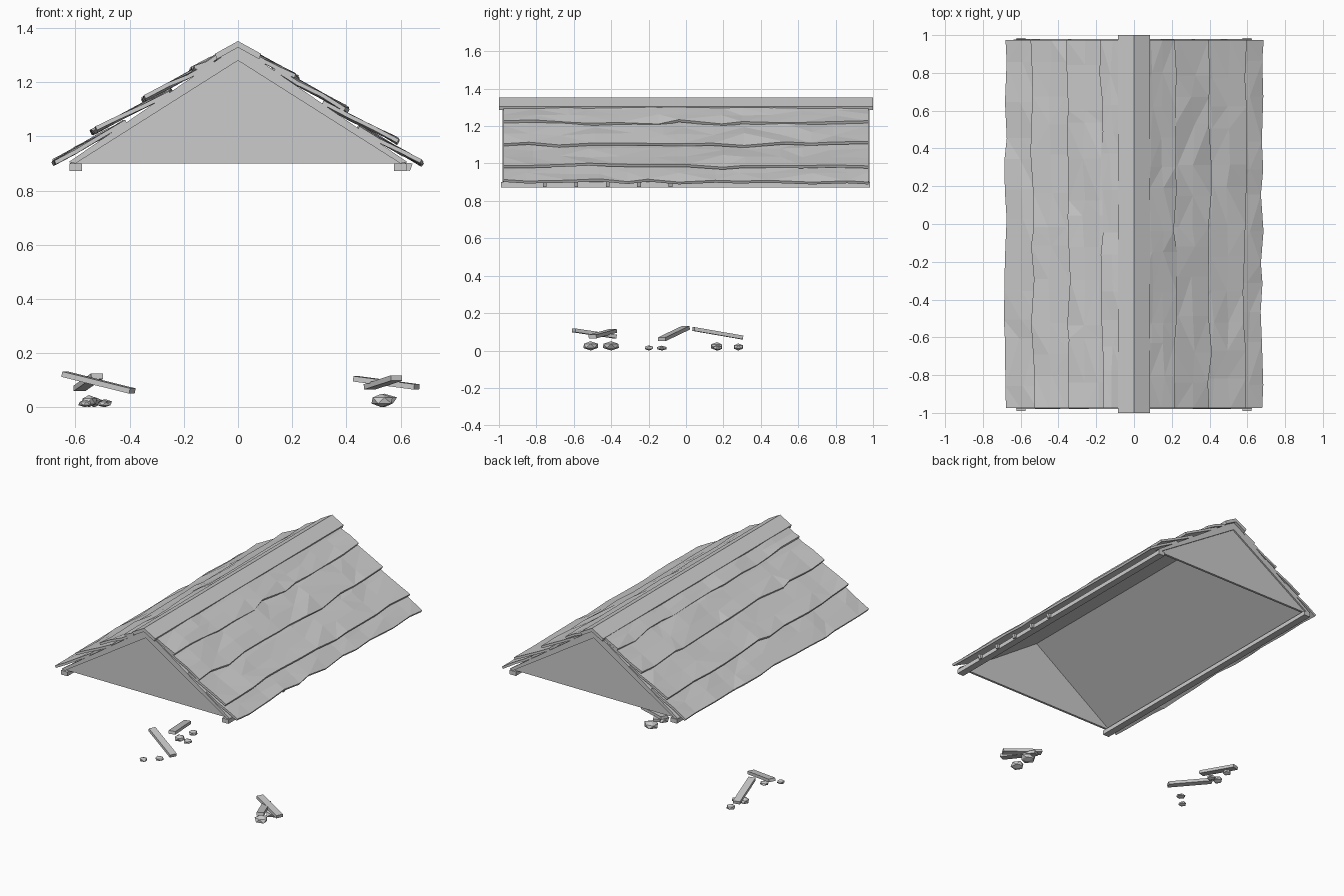
import bpy, bmesh, math, random
from mathutils import Vector

if "Cube" in bpy.data.objects:
    bpy.data.objects.remove(bpy.data.objects["Cube"])

random.seed(7)


def make(name, verts, faces):
    me = bpy.data.meshes.new(name)
    me.from_pydata(verts, [], faces)
    bm = bmesh.new()
    bm.from_mesh(me)
    bmesh.ops.recalc_face_normals(bm, faces=bm.faces)
    bm.to_mesh(me)
    bm.free()
    ob = bpy.data.objects.new(name, me)
    bpy.context.collection.objects.link(ob)
    return ob


def prism(name, profile, y0, y1):
    # Extrude an (x, z) outline along y
    n = len(profile)
    verts = [(x, y, z) for y in (y0, y1) for x, z in profile]
    faces = [tuple(range(n)), tuple(range(n, 2 * n))]
    faces += [(i, (i + 1) % n, n + (i + 1) % n, n + i) for i in range(n)]
    return make(name, verts, faces)


def stick(name, a, b, w=0.045, t=0.02):
    # Thin board between two points
    a, b = Vector(a), Vector(b)
    d = (b - a).normalized()
    side = d.cross(Vector((0, 0, 1))).normalized() * w / 2
    up = side.cross(d).normalized() * t / 2
    verts = [p + s * side + u * up for p in (a, b)
             for s, u in ((-1, -1), (1, -1), (1, 1), (-1, 1))]
    faces = [(0, 1, 2, 3), (4, 5, 6, 7)]
    faces += [(i, (i + 1) % 4, 4 + (i + 1) % 4, 4 + i) for i in range(4)]
    return make(name, verts, faces)


def rock(name, x, y, r, h):
    bm = bmesh.new()
    bmesh.ops.create_icosphere(bm, subdivisions=1, radius=1)
    for v in bm.verts:
        k = random.uniform(0.85, 1.1)
        v.co = Vector((v.co.x * r * k, v.co.y * r * k, v.co.z * h / 2))
    low = min(v.co.z for v in bm.verts)
    for v in bm.verts:
        v.co += Vector((x, y, -low))
    me = bpy.data.meshes.new(name)
    bm.to_mesh(me)
    bm.free()
    ob = bpy.data.objects.new(name, me)
    bpy.context.collection.objects.link(ob)


def slope(x):
    return 1.325 - 0.685 * abs(x)


def plank_row(name, side, tip, top, lift):
    # Warped plank: raised lower edge, upper edge tucked against the deck
    cols, rows = 12, 3
    ys = [-0.975 + 1.95 * i / cols for i in range(cols + 1)]
    verts = []
    for i, y in enumerate(ys):
        inner = 0 < i < cols
        yy = y + (random.uniform(-0.05, 0.05) if inner else 0)
        for j in range(rows + 1):
            f = j / rows
            x = tip + (top - tip) * f + random.uniform(-0.014, 0.008)
            z = slope(x) + lift * (1 - f) + 0.022 * f + random.uniform(-0.007, 0.006)
            verts.append((side * x, yy, z))
    w = rows + 1
    faces = [(i * w + j, i * w + j + 1, (i + 1) * w + j + 1, (i + 1) * w + j)
             for i in range(cols) for j in range(rows)]
    ob = make(name, verts, faces)
    bm = bmesh.new()
    bm.from_mesh(ob.data)
    if bm.faces[:][0].normal.z < 0:
        bmesh.ops.reverse_faces(bm, faces=bm.faces)
    bmesh.ops.triangulate(bm, faces=bm.faces)
    bm.to_mesh(ob.data)
    bm.free()
    sol = ob.modifiers.new("thickness", 'SOLIDIFY')
    sol.thickness = 0.015
    sol.offset = -1


# Roof deck, eave beams and ridge boards on both sides
for s, side in ((-1, "left"), (1, "right")):
    prism(side + "_deck", [(0, 1.325), (s * 0.62, slope(0.62)),
                           (s * 0.61, slope(0.62) - 0.01), (0, 1.305)], -0.96, 0.96)
    prism(side + "_eave_beam", [(s * 0.575, 0.872), (s * 0.622, 0.872),
                                (s * 0.622, 0.9), (s * 0.575, 0.9)], -0.99, 0.985)
    prism(side + "_ridge_board", [(0, 1.352), (s * 0.085, 1.305),
                                  (s * 0.078, 1.285), (0, 1.328)], -1, 1)

# Overlapping warped planks
left_rows = [(0.685, 0.43, 0.055), (0.54, 0.26, 0.068), (0.35, 0.1, 0.06), (0.175, 0.02, 0.045)]
right_rows = [(0.68, 0.46, 0.05), (0.59, 0.33, 0.07), (0.405, 0.14, 0.06), (0.22, 0.03, 0.048)]
for s, side, table in ((-1, "left", left_rows), (1, "right", right_rows)):
    for k, (tip, top, lift) in enumerate(table):
        plank_row(f"{side}_plank_{k}", s, tip, top, lift)

# Gable walls and sloping end rafters
for e, end in ((-1, "front"), (1, "back")):
    prism(end + "_gable", [(-0.6, 0.9), (0.6, 0.9), (0, 1.32)], e * 0.955, e * 0.97)
    for s, side in ((-1, "left"), (1, "right")):
        prism(f"{end}_{side}_rafter", [(0, 1.335), (s * 0.625, 0.905),
                                       (s * 0.6, 0.9), (0, 1.28)], e * 0.955, e * 0.98)

# Rafter tails under the right eave
for i in range(5):
    y = -0.755 + i * 0.168
    prism(f"rafter_tail_{i}", [(0.6, 0.875), (0.635, 0.873), (0.645, 0.9), (0.6, 0.905)],
          y - 0.01, y + 0.01)

# Fallen boards
stick("fallen_board_1", (-0.64, 0.0, 0.122), (-0.39, -0.13, 0.06))
stick("fallen_board_2", (-0.585, 0.3, 0.07), (-0.52, 0.04, 0.115))
stick("fallen_board_3", (0.435, -0.39, 0.105), (0.66, -0.5, 0.075))
stick("fallen_board_4", (0.585, -0.6, 0.108), (0.485, -0.38, 0.075))

# Loose stones
for i, (x, y, r, h) in enumerate([
        (-0.565, -0.2, 0.027, 0.028), (-0.495, -0.13, 0.03, 0.026),
        (-0.55, 0.165, 0.035, 0.045), (-0.492, 0.17, 0.03, 0.03),
        (-0.53, 0.28, 0.03, 0.038), (0.53, -0.51, 0.047, 0.05),
        (0.54, -0.4, 0.05, 0.05)]):
    rock(f"stone_{i}", x, y, r, h)
